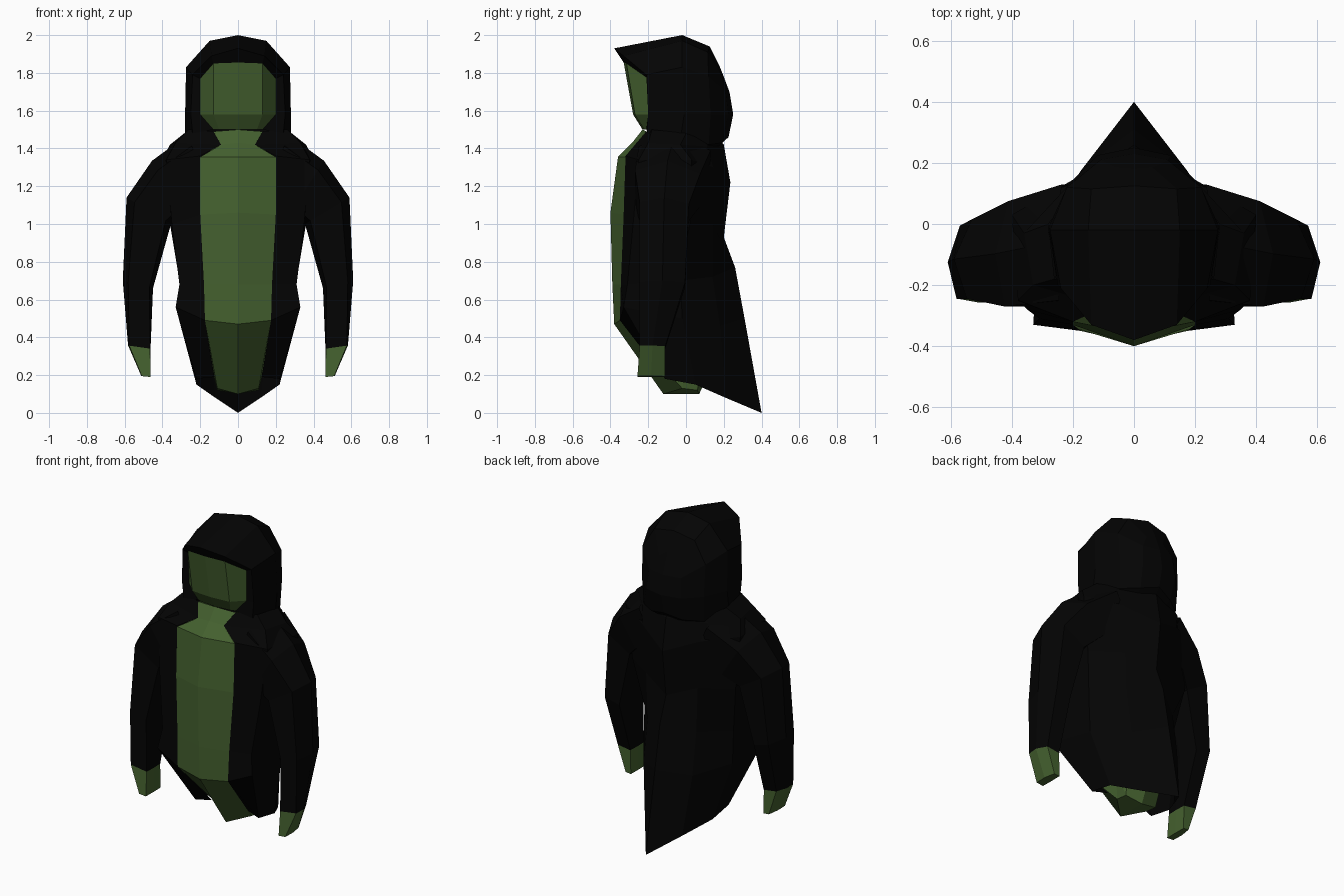
import bpy, bmesh


def material(name, rgb):
    m = bpy.data.materials.new(name)
    m.diffuse_color = (*rgb, 1)
    return m


BLACK = material("black cloth", (0.0011, 0.0011, 0.0011))
GREEN = material("moss green", (0.058, 0.118, 0.028))


def loft(name, rows, mat, closed=False, cap=False):
    """Skin between rows of points on the +x side, mirrored across x."""
    bm = bmesh.new()
    for s in (1, -1):
        grid = [[bm.verts.new((s * x, y, z)) for x, y, z in row] for row in rows]
        n = len(grid[0])
        for a, b in zip(grid, grid[1:]):
            for i in range(n if closed else n - 1):
                j = (i + 1) % n
                bm.faces.new((a[i], a[j], b[j], b[i]))
        if cap:
            bm.faces.new(grid[-1])
    bmesh.ops.remove_doubles(bm, verts=bm.verts, dist=0.0005)
    bmesh.ops.recalc_face_normals(bm, faces=bm.faces)
    me = bpy.data.meshes.new(name)
    bm.to_mesh(me)
    bm.free()
    me.materials.append(mat)
    ob = bpy.data.objects.new(name, me)
    bpy.context.collection.objects.link(ob)
    return ob


def limb_ring(xi, zi, xo, zo, yf, yb, inner=0.12, outer=0.82):
    """Six-sided ring tilted between an inner and an outer point."""
    ym = (yf + yb) / 2
    return [(xi + (xo - xi) * t, y, zi + (zo - zi) * t) for t, y in
            ((0, ym), (inner, yf), (outer, yf), (1, ym), (0.75, yb), (inner, yb))]


# Cloak: front edge, front corner, side, back side, back centre; top to hem
loft("cloak", [
    [(.12, -.21, 1.49), (.26, -.18, 1.50), (.28, 0, 1.48), (.2, .11, 1.44), (0, .18, 1.44)],
    [(.09, -.27, 1.42), (.33, -.2, 1.43), (.36, -.03, 1.42), (.23, .11, 1.41), (0, .2, 1.42)],
    [(.2, -.32, 1.36), (.38, -.25, 1.34), (.4, .03, 1.34), (.2, .145, 1.3), (0, .235, 1.22)],
    [(.2, -.33, 1.05), (.35, -.28, 1.0), (.36, .02, 1.0), (.18, .14, 1.0), (0, .2, .93)],
    [(.18, -.345, .68), (.31, -.31, .68), (.31, -.03, .7), (.17, .14, .72), (0, .26, .77)],
    [(.175, -.35, .49), (.33, -.33, .56), (.31, -.02, .5), (.17, .18, .46), (0, .31, .5)],
    [(.125, -.08, .19), (.22, -.11, .18), (.22, .05, .15), (.12, .21, .08), (0, .4, 0)],
], BLACK)

# Body: chest, belly and tapered underside; centre, front edge, inner side
loft("body", [
    [(0, -.23, 1.5), (.13, -.21, 1.49), (.12, -.1, 1.49)],
    [(0, -.285, 1.43), (.09, -.27, 1.42), (.12, -.1, 1.42)],
    [(0, -.36, 1.355), (.2, -.32, 1.355), (.19, -.1, 1.34)],
    [(0, -.4, 1.06), (.2, -.33, 1.05), (.19, -.1, 1.05)],
    [(0, -.39, .68), (.18, -.345, .68), (.17, -.1, .68)],
    [(0, -.38, .47), (.175, -.35, .49), (.16, -.1, .49)],
    [(0, -.12, .1), (.11, -.02, .13), (.13, .0, .22)],
    [(0, .07, .1), (.11, .06, .12), (.13, .04, .2)],
    [(0, .16, .3), (.13, .1, .3), (.14, .05, .3)],
], GREEN)

# Sleeves and hands
cuff = limb_ring(.463, .34, .582, .357, -.245, -.11, .02, .95)
loft("sleeves", [
    limb_ring(.13, 1.15, .27, 1.47, -.25, .13),
    limb_ring(.28, 1.06, .455, 1.335, -.27, .075),
    limb_ring(.355, 1.0, .59, 1.14, -.245, .015),
    limb_ring(.45, .66, .61, .7, -.245, -.005),
    cuff,
], BLACK, closed=True)
loft("hands", [cuff, limb_ring(.462, .19, .512, .195, -.257, -.112, .02, .95)],
     GREEN, closed=True, cap=True)

# Hood: arcs from the side base up to the crown, front to back
loft("hood", [
    [(.13, -.21, 1.5), (.2, -.2, 1.58), (.2, -.2, 1.77), (.13, -.315, 1.85), (0, -.33, 1.855)],
    [(.24, -.2, 1.48), (.25, -.2, 1.58), (.24, -.21, 1.79), (.14, -.33, 1.89), (0, -.38, 1.93)],
    [(.28, -.03, 1.45), (.28, -.01, 1.58), (.275, -.02, 1.83), (.15, -.02, 1.97), (0, -.02, 2.0)],
    [(.21, .12, 1.42), (.215, .13, 1.58), (.22, .12, 1.78), (.14, .115, 1.91), (0, .125, 1.94)],
    [(.11, .19, 1.43), (.12, .225, 1.58), (.11, .21, 1.7), (.06, .185, 1.79), (0, .18, 1.83)],
    [(0, .225, 1.46), (0, .25, 1.58), (0, .23, 1.7), (0, .2, 1.78), (0, .18, 1.83)],
], BLACK)
# Underside of the hood at the nape
loft("hood_nape", [
    [(.21, .12, 1.42), (.11, .19, 1.43), (0, .225, 1.46)],
    [(.18, .1, 1.4), (.1, .14, 1.4), (0, .15, 1.39)],
], BLACK)

# Face plate inside the hood opening
loft("face", [
    [(0, -.33, 1.855), (.13, -.315, 1.85), (.2, -.2, 1.77)],
    [(0, -.28, 1.58), (.13, -.27, 1.58), (.2, -.2, 1.58)],
    [(0, -.23, 1.5), (.1, -.22, 1.5), (.13, -.21, 1.5)],
], GREEN)
